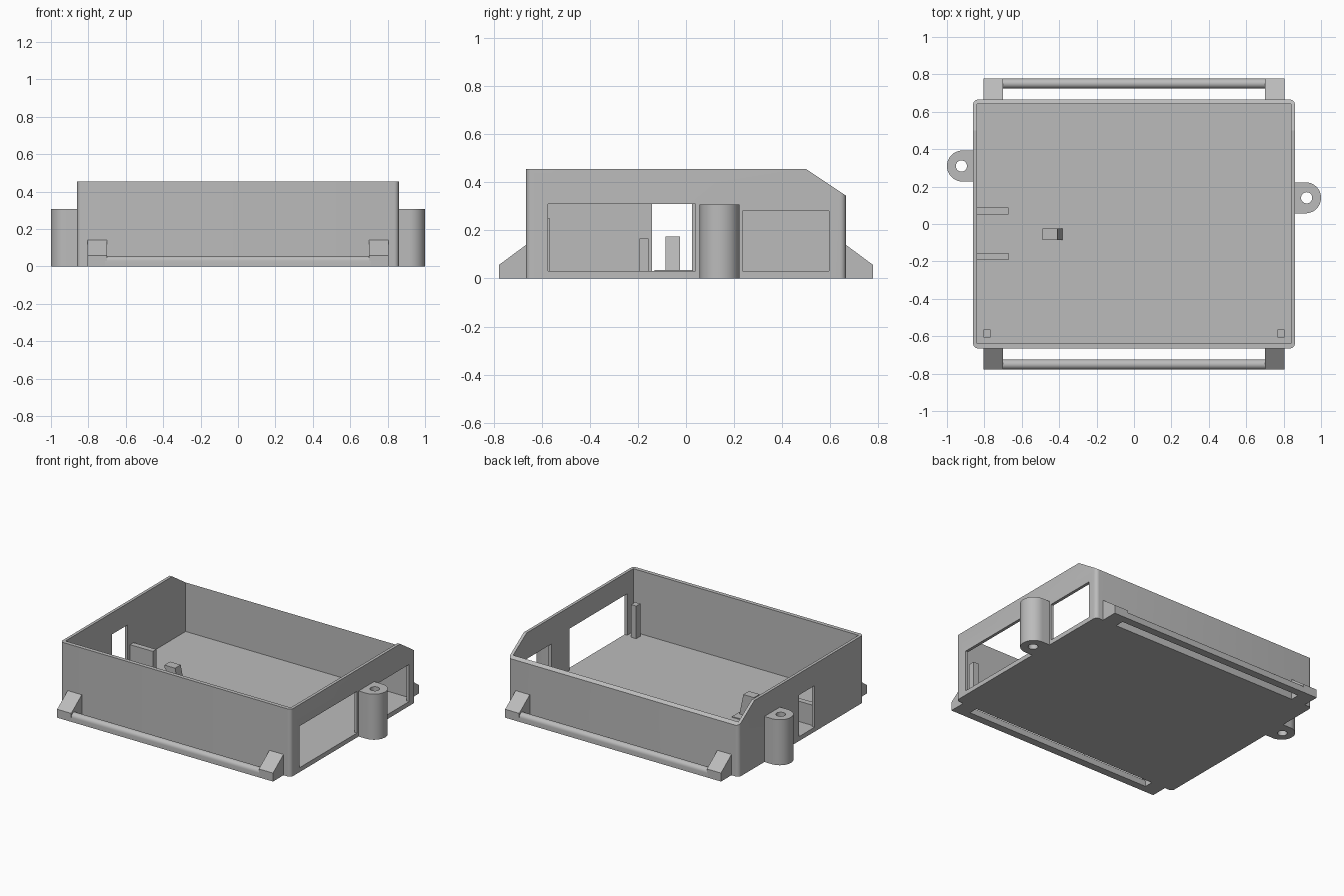
import bpy, bmesh, math
from mathutils import Vector

cube = bpy.data.objects.get("Cube")
if cube:
    bpy.data.objects.remove(cube, do_unlink=True)

grey = bpy.data.materials.new("light_grey_plastic")
grey.use_nodes = True
colour = (0.5, 0.5, 0.5, 1)
grey.diffuse_color = colour
grey.node_tree.nodes["Principled BSDF"].inputs["Base Color"].default_value = colour


def prism(name, profile, axis, start, end):
    """Extrude a closed profile along an axis; profile holds the other two axes in order."""
    bm = bmesh.new()
    verts = []
    for p in profile:
        co = list(p)
        co.insert("xyz".index(axis), start)
        verts.append(bm.verts.new(co))
    face = bm.faces.new(verts)
    moved = bmesh.ops.extrude_face_region(bm, geom=[face])["geom"]
    shift = Vector((0, 0, 0))
    shift["xyz".index(axis)] = end - start
    bmesh.ops.translate(bm, vec=shift, verts=[v for v in moved if isinstance(v, bmesh.types.BMVert)])
    bmesh.ops.recalc_face_normals(bm, faces=bm.faces)
    mesh = bpy.data.meshes.new(name)
    bm.to_mesh(mesh)
    bm.free()
    mesh.materials.append(grey)
    obj = bpy.data.objects.new(name, mesh)
    bpy.context.collection.objects.link(obj)
    return obj


def box(name, x, y, z):
    return prism(name, [(x[0], y[0]), (x[1], y[0]), (x[1], y[1]), (x[0], y[1])], "z", *z)


def arc(cx, cy, r, a, b, n):
    angles = [math.radians(a + (b - a) * i / n) for i in range(n + 1)]
    return [(cx + r * math.cos(t), cy + r * math.sin(t)) for t in angles]


def activate(obj):
    bpy.ops.object.select_all(action="DESELECT")
    obj.select_set(True)
    bpy.context.view_layer.objects.active = obj


def smooth(obj):
    activate(obj)
    bpy.ops.object.shade_smooth_by_angle(angle=math.radians(30))


def cut(obj, cutter):
    mod = obj.modifiers.new("cut", "BOOLEAN")
    mod.operation = "DIFFERENCE"
    mod.solver = "EXACT"
    mod.object = cutter
    activate(obj)
    bpy.ops.object.modifier_apply(modifier=mod.name)
    bpy.data.objects.remove(cutter, do_unlink=True)


# Open tray with rounded upright corners
W, D, H, R, FLOOR = 0.86, 0.665, 0.455, 0.025, 0.03
outline = []
for sx, sy, a in ((1, 1, 0), (-1, 1, 90), (-1, -1, 180), (1, -1, 270)):
    outline += arc(sx * (W - R), sy * (D - R), R, a, a + 90, 6)
tray = prism("tray", outline, "z", 0, H)
cut(tray, box("cavity", (-0.84, 0.84), (-0.638, 0.642), (FLOOR, 1)))

# Sloped rear rim, then the side windows
cut(tray, prism("rim_cutter", [(0.5, H), (D, 0.345), (0.8, 0.255), (0.8, 0.6), (0.5, 0.6)], "x", -1, 1))
for x, y, z in (((0.8, 0.9), (-0.575, 0.04), (FLOOR, 0.31)),
                ((0.8, 0.9), (0.235, 0.595), (FLOOR, 0.28)),
                ((-0.9, -0.8), (-0.142, 0.025), (FLOOR, 0.31))):
    cut(tray, box("window_cutter", x, y, z))
smooth(tray)

# Screw bosses on both sides
for name, side, y in (("right_boss", -1, 0.31), ("left_boss", 1, 0.14)):
    profile = [(side * px, y + py) for px, py in
               arc(0.917, 0, 0.083, -90, 90, 24) + [(0.85, 0.083), (0.85, -0.083)]]
    boss = prism(name, profile, "z", 0, 0.307)
    cut(boss, prism("hole", arc(side * 0.923, y, 0.03, 0, 345, 23), "z", -0.1, 0.5))
    smooth(boss)

# Rail and wedge brackets along the front and back
for end, s in (("front", -1), ("back", 1)):
    rail = [(s * 0.725, 0), (s * 0.777, 0)]
    rail += [(s * py, pz) for py, pz in arc(0.751, 0.029, 0.026, 0, 180, 12)]
    smooth(prism(end + "_rail", rail, "x", -0.71, 0.71))
    wedge = [(s * 0.65, 0), (s * 0.777, 0), (s * 0.777, 0.057), (s * D, 0.14), (s * 0.65, 0.14)]
    for side, x in (("right", -0.805), ("left", 0.7)):
        prism(f"{end}_{side}_bracket", wedge, "x", x, x + 0.105)

# Guide ribs beside the small window
for name, y in (("front_rib", (-0.193, -0.155)), ("rear_rib", (0.05, 0.087))):
    box(name, (-0.845, -0.67), y, (0.02, 0.167))

# Snap clip on its base pad
box("clip_pad", (-0.53, -0.365), (-0.13, 0.03), (0.02, 0.036))
clip = [(-0.38, 0.03), (-0.41, 0.175), (-0.49, 0.175), (-0.49, 0.16), (-0.45, 0.11), (-0.45, 0.03)]
prism("snap_clip", clip, "y", -0.085, -0.025)

# Slim support posts near the front corners
for name, x in (("right_post", -0.805), ("left_post", 0.767)):
    box(name, (x, x + 0.038), (-0.608, -0.565), (0.02, 0.25))
